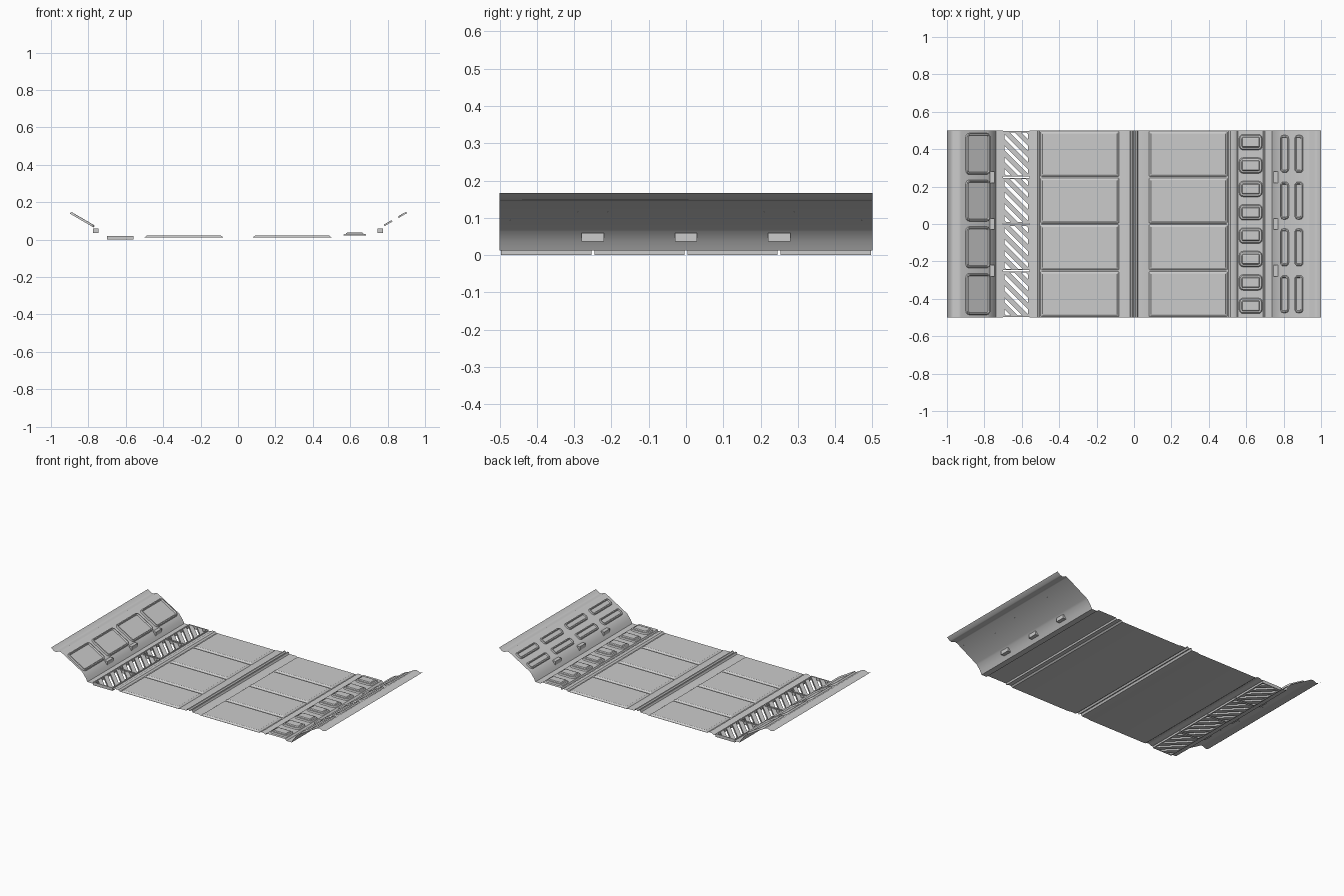
import bpy, bmesh, math
from mathutils import Vector, Matrix

if "Cube" in bpy.data.objects:
    bpy.data.objects.remove(bpy.data.objects["Cube"])


def finish(bm, name, smooth=False):
    me = bpy.data.meshes.new(name)
    bm.to_mesh(me)
    bm.free()
    ob = bpy.data.objects.new(name, me)
    bpy.context.collection.objects.link(ob)
    if smooth:
        bpy.context.view_layer.objects.active = ob
        ob.select_set(True)
        bpy.ops.object.shade_smooth_by_angle(angle=math.radians(35))
        ob.select_set(False)
    return ob


def sheet(name, profile):
    """Open thin sheet: profile (x, z) swept along y."""
    bm = bmesh.new()
    a = [bm.verts.new((x, -0.5, z)) for x, z in profile]
    b = [bm.verts.new((x, 0.5, z)) for x, z in profile]
    for i in range(len(a) - 1):
        bm.faces.new((a[i], a[i + 1], b[i + 1], b[i]))
    return finish(bm, name, True)


def rounded(w, h, r, seg=3):
    pts = []
    for k, (sx, sy) in enumerate(((1, 1), (-1, 1), (-1, -1), (1, -1))):
        for i in range(seg + 1):
            t = math.pi / 2 * (k + i / seg)
            pts.append((sx * (w / 2 - r) + r * math.cos(t),
                        sy * (h / 2 - r) + r * math.sin(t)))
    return pts


def pad(bm, mat, w, h, r, steps):
    """Stack of inset rounded rectangles; steps are (inset, height)."""
    loops = []
    for inset, z in steps:
        pts = rounded(w - 2 * inset, h - 2 * inset, max(r - inset, 0.003))
        loops.append([bm.verts.new(mat @ Vector((x, y, z))) for x, y in pts])
    n = len(loops[0])
    for lo, hi in zip(loops, loops[1:]):
        for i in range(n):
            j = (i + 1) % n
            bm.faces.new((lo[i], lo[j], hi[j], hi[i]))
    bm.faces.new(loops[-1])


def pads(name, spots, w, h, r, steps, tilt=0):
    bm = bmesh.new()
    for p in spots:
        pad(bm, Matrix.Translation(p) @ Matrix.Rotation(tilt, 4, 'Y'), w, h, r, steps)
    return finish(bm, name)


# Folded side walls, floor and centre ridge (gap left for the grating)
wall = [(0.70, 0.012), (0.738, 0.012), (0.75, 0.035), (0.772, 0.064), (0.782, 0.071),
        (0.925, 0.154), (0.94, 0.157), (0.965, 0.147), (0.98, 0.150), (1.0, 0.167)]
rim = [(0.08, 0.012), (0.495, 0.012), (0.505, 0.012), (0.515, 0.02), (0.535, 0.02), (0.55, 0.012)]
ridge = [(0.008, 0.028), (0.016, 0.028), (0.022, 0.016), (0.065, 0.016)]


def mirror(p):
    return [(-x, z) for x, z in reversed(p)]


sheet("left_wall", mirror(wall))
strip = [(0.555, 0.022), (0.69, 0.022)]
sheet("floor_and_right_wall",
      [(-0.56, 0.012)] + mirror(rim) + mirror(ridge) + [(0, 0.018)] + ridge + rim + strip + wall)

rows4 = [-0.375 + 0.25 * i for i in range(4)]
rows8 = [-0.4375 + 0.125 * i for i in range(8)]
slope = math.atan2(0.083, 0.143)


def slope_z(x):
    return 0.071 + 0.58 * (abs(x) - 0.782)


# Floor plates
pads("floor_plates", [(x, y, 0.012) for x in (-0.29, 0.29) for y in rows4],
     0.42, 0.244, 0.008, [(0, 0), (0.010, 0.008), (0.012, 0.009)])

# Raised studs on the right strip
pads("floor_studs", [(0.624, y, 0.022) for y in rows8], 0.124, 0.084, 0.022,
     [(0, 0), (0.005, 0.007), (0.014, 0.008), (0.018, 0.014), (0.022, 0.015)])

# Framed panels on the left wall
pads("wall_panels", [(-0.835, y, slope_z(0.835)) for y in rows4], 0.15, 0.222, 0.022,
     [(0, 0), (0.003, 0.011), (0.009, 0.012), (0.014, 0.003)], slope)

# Slotted ribs on the right wall
pads("wall_ribs", [(x, y, slope_z(x)) for x in (0.805, 0.882) for y in rows4],
     0.052, 0.2, 0.018, [(0, 0), (0.003, 0.008), (0.009, 0.009), (0.013, 0.003)], -slope)

# Small clips on the wall kick plates
bm = bmesh.new()
for x in (-0.76, 0.76):
    for y in (-0.25, 0, 0.25):
        bmesh.ops.create_cube(bm, size=1, matrix=Matrix.Translation((x, y, 0.048))
                              @ Matrix.Diagonal((0.028, 0.06, 0.024, 1)))
finish(bm, "wall_clips")


# Grating tiles: diagonal bars trimmed to the tile, plus a thin frame
def clip(bm, co, no):
    geom = bm.verts[:] + bm.edges[:] + bm.faces[:]
    cut = bmesh.ops.bisect_plane(bm, geom=geom, plane_co=co, plane_no=no, clear_outer=True)
    edges = [e for e in cut["geom_cut"] if isinstance(e, bmesh.types.BMEdge)]
    if edges:
        bmesh.ops.holes_fill(bm, edges=edges, sides=0)


def box(bm, c, size, turn=0):
    bmesh.ops.create_cube(bm, size=1, matrix=Matrix.Translation(c)
                          @ Matrix.Rotation(turn, 4, 'Z') @ Matrix.Diagonal((*size, 1)))


gx, hw, hh = -0.63, 0.07, 0.121
for y in rows4:
    bm = bmesh.new()
    for k in range(-3, 4):
        box(bm, (gx, y + k * 0.062, 0.009), (0.5, 0.026, 0.018), -math.pi / 4)
    clip(bm, (gx + hw, y, 0), (1, 0, 0))
    clip(bm, (gx - hw, y, 0), (-1, 0, 0))
    clip(bm, (gx, y + hh, 0), (0, 1, 0))
    clip(bm, (gx, y - hh, 0), (0, -1, 0))
    for s in (-1, 1):
        box(bm, (gx + s * (hw - 0.004), y, 0.01), (0.008, 2 * hh, 0.02))
        box(bm, (gx, y + s * (hh - 0.003), 0.01), (2 * hw, 0.006, 0.02))
    finish(bm, "grating_tile")
